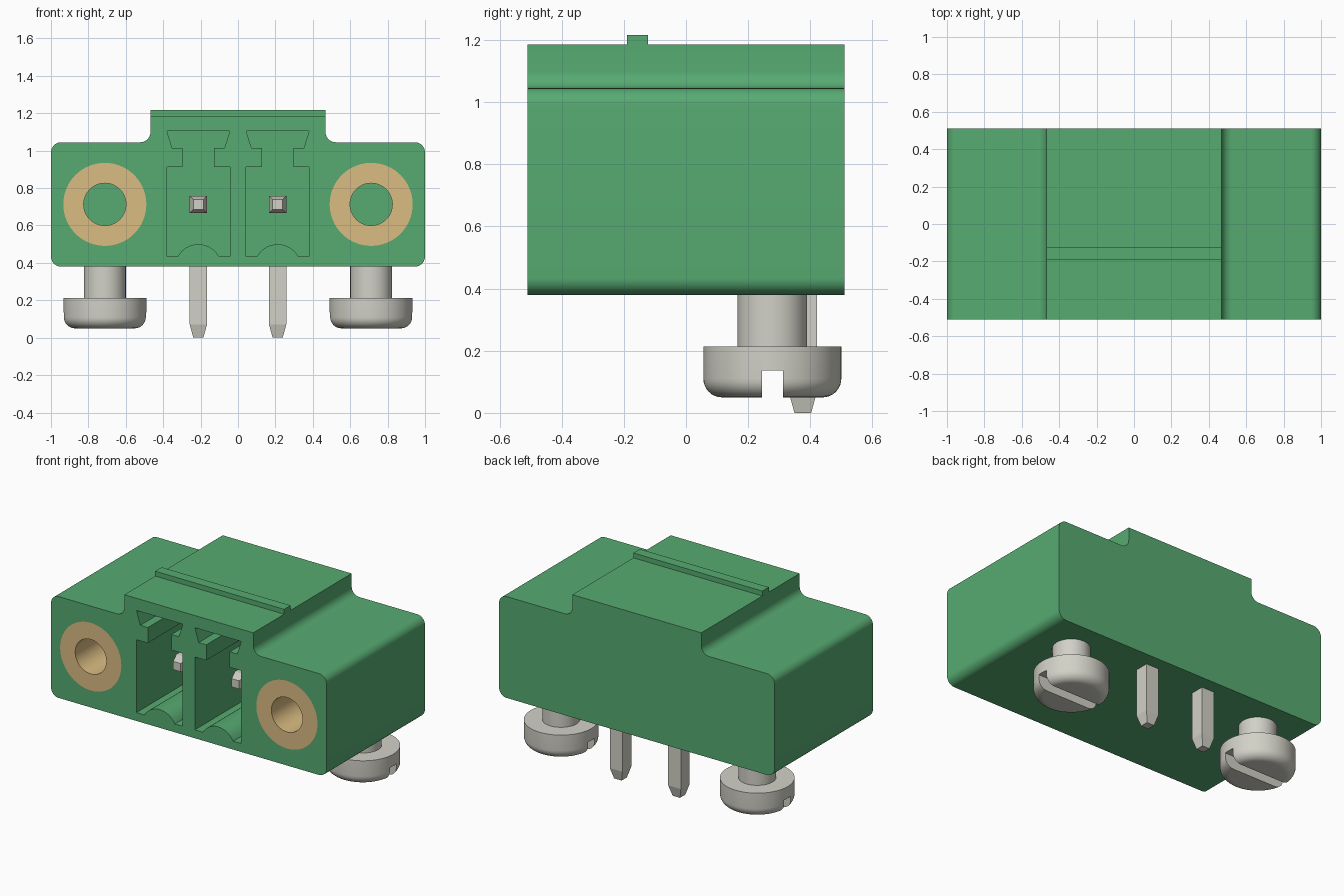
import bpy, bmesh, math
from mathutils import Vector, Matrix

cube = bpy.data.objects.get("Cube")
if cube:
    bpy.data.objects.remove(cube)


def material(name, srgb):
    lin = [((c + 0.055) / 1.055) ** 2.4 for c in srgb] + [1.0]
    m = bpy.data.materials.new(name)
    m.use_nodes = True
    m.diffuse_color = lin
    m.node_tree.nodes["Principled BSDF"].inputs["Base Color"].default_value = lin
    return m


GREEN = material("green plastic", (0.34, 0.67, 0.445))
BRASS = material("brass", (0.859, 0.738, 0.510))
METAL = material("grey metal", (0.824, 0.820, 0.781))


def finish(bm, name, mat):
    bmesh.ops.remove_doubles(bm, verts=bm.verts, dist=1e-5)
    bmesh.ops.recalc_face_normals(bm, faces=bm.faces)
    mesh = bpy.data.meshes.new(name)
    bm.to_mesh(mesh)
    bm.free()
    mesh.materials.append(mat)
    ob = bpy.data.objects.new(name, mesh)
    bpy.context.collection.objects.link(ob)
    return ob


def prism(name, outline, y0, y1, mat):
    """Extrude an (x, z) outline along y."""
    bm = bmesh.new()
    face = bm.faces.new([bm.verts.new((x, y0, z)) for x, z in outline])
    ext = bmesh.ops.extrude_face_region(bm, geom=[face])
    moved = [v for v in ext["geom"] if isinstance(v, bmesh.types.BMVert)]
    bmesh.ops.translate(bm, verts=moved, vec=(0, y1 - y0, 0))
    return finish(bm, name, mat)


def box_outline(x0, x1, z0, z1):
    return [(x0, z0), (x1, z0), (x1, z1), (x0, z1)]


def lathe(name, profile, centre, mat, along_y=False, steps=64):
    """Turn an (r, h) profile around z, or around y."""
    bm = bmesh.new()
    verts = [bm.verts.new((r, 0, h)) for r, h in profile]
    edges = [bm.edges.new(p) for p in zip(verts, verts[1:])]
    bmesh.ops.spin(bm, geom=verts + edges, cent=(0, 0, 0), axis=(0, 0, 1),
                   angle=math.tau, steps=steps, use_duplicate=False)
    rot = Matrix.Rotation(-math.pi / 2 if along_y else 0, 4, 'X')
    bmesh.ops.transform(bm, matrix=Matrix.Translation(centre) @ rot, verts=bm.verts)
    return finish(bm, name, mat)


def arc(cx, cz, r, a0, a1, n=10):
    return [(cx + r * math.cos(math.radians(a0 + (a1 - a0) * i / n)),
             cz + r * math.sin(math.radians(a0 + (a1 - a0) * i / n))) for i in range(n + 1)]


def cut(ob, cutter):
    mod = ob.modifiers.new("cut", 'BOOLEAN')
    mod.operation, mod.solver, mod.object = 'DIFFERENCE', 'EXACT', cutter
    bpy.context.view_layer.objects.active = ob
    bpy.ops.object.modifier_apply(modifier=mod.name)
    bpy.data.objects.remove(cutter)


def smooth(ob):
    bpy.ops.object.select_all(action='DESELECT')
    ob.select_set(True)
    bpy.context.view_layer.objects.active = ob
    bpy.ops.object.shade_smooth_by_angle(angle=math.radians(30))


FRONT, BACK = -0.51, 0.51
BASE, SHOULDER, TOP = 0.38, 1.045, 1.185
R = 0.055
INSERT_X, MID_Z, PIN_X, PIN_Y = 0.712, 0.713, 0.212, 0.376

# Housing: right half outline, mirrored to the left
half = arc(1 - R, BASE + R, R, -90, 0) + arc(1 - R, SHOULDER - R, R, 0, 90)
half += arc(0.468 + R, SHOULDER + R, R, 270, 180) + [(0.468, TOP)]
body = prism("housing", half + [(-x, z) for x, z in reversed(half)], FRONT, BACK, GREEN)

# Plug cavities with keyed top slot and rounded floor bump
bump_r = 0.125
bump_a = math.degrees(math.asin(0.11 / bump_r))
for s in (-1, 1):
    key = [(0.168, 0.435), (0.168, 0.913), (0.085, 0.913), (0.085, 1.015),
           (0.14, 1.015), (0.168, 1.105)]
    floor = arc(0, 0.5 - bump_r, bump_r, 90 + bump_a, 90 - bump_a, 16)
    outline = floor + key + [(-x, z) for x, z in reversed(key)]
    cut(body, prism("cavity_cutter", [(x + s * PIN_X, z) for x, z in outline],
                    FRONT - 0.1, 0.25, GREEN))
    # Round pocket for the threaded insert
    cut(body, lathe("pocket_cutter", [(0, -0.1), (0.222, -0.1), (0.222, 0.55), (0, 0.55)],
                    (s * INSERT_X, FRONT, MID_Z), GREEN, True))
smooth(body)

# Rib across the top
prism("top_rib", box_outline(-0.468, 0.468, TOP - 0.02, 1.217), -0.19, -0.123, GREEN)


def contact_pin(name, x):
    """Square L-shaped pin with tapered ends: (y, z, half width, in-plane normal)."""
    w, t = 0.046, 0.027
    rings = [(-0.33, MID_Z, t, (0, 1)), (-0.27, MID_Z, w, (0, 1)),
             (PIN_Y, MID_Z, w, (1, 1)), (PIN_Y, 0.07, w, (1, 0)), (PIN_Y, 0.0, t, (1, 0))]
    bm = bmesh.new()
    loops = []
    for y, z, h, (ny, nz) in rings:
        loops.append([bm.verts.new((x + a * h, y + b * h * ny, z + b * h * nz))
                      for a, b in ((-1, -1), (1, -1), (1, 1), (-1, 1))])
    for p, q in zip(loops, loops[1:]):
        for i in range(4):
            j = (i + 1) % 4
            bm.faces.new((p[i], p[j], q[j], q[i]))
    bm.faces.new(loops[0])
    bm.faces.new(loops[-1])
    return finish(bm, name, METAL)


for s, side in ((-1, "right"), (1, "left")):
    contact_pin("contact_pin_" + side, s * PIN_X)

    # Brass insert, flush with the front
    smooth(lathe("threaded_insert_" + side,
                 [(0.113, 0), (0.222, 0), (0.222, 0.55), (0.113, 0.55), (0.113, 0)],
                 (s * INSERT_X, FRONT, MID_Z), BRASS, True))

    # Slotted mounting screw under the housing
    f = 0.06
    head = [(0, 0.05)] + arc(0.222 - f, 0.05 + f, f, -90, 0, 8)
    screw = lathe("mounting_screw_" + side,
                  head + [(0.222, 0.213), (0.112, 0.213), (0.112, 0.42), (0, 0.42)],
                  (s * INSERT_X, 0.278, 0), METAL)
    cut(screw, prism("slot_cutter", box_outline(s * INSERT_X - 0.3, s * INSERT_X + 0.3, 0, 0.136),
                     0.244, 0.312, METAL))
    smooth(screw)
